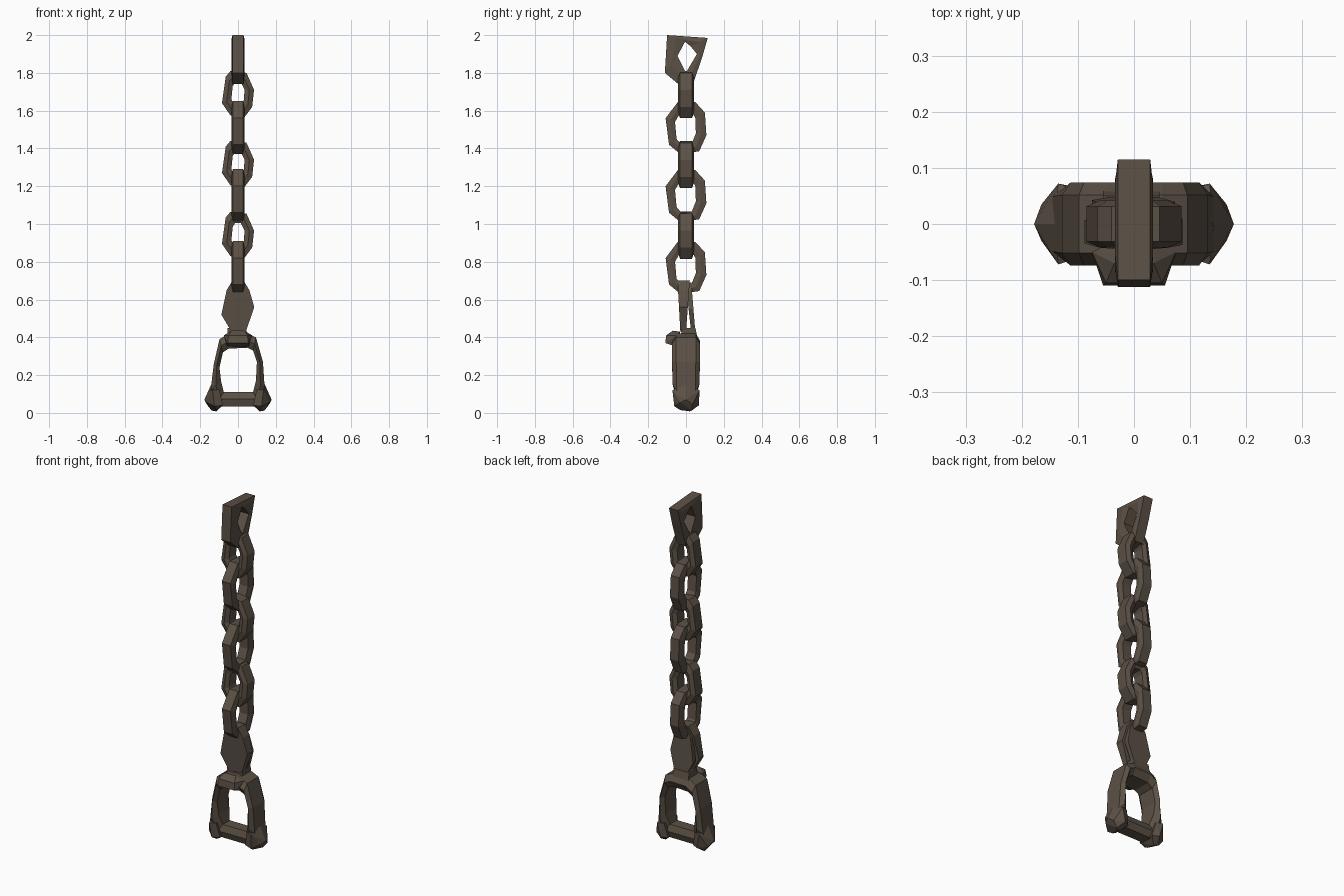
import bpy, bmesh

iron = bpy.data.materials.new("dark rusty iron")
iron.diffuse_color = (0.105, 0.081, 0.060, 1)


def finish(name, bm):
    bmesh.ops.recalc_face_normals(bm, faces=bm.faces)
    me = bpy.data.meshes.new(name)
    bm.to_mesh(me)
    bm.free()
    me.materials.append(iron)
    ob = bpy.data.objects.new(name, me)
    bpy.context.collection.objects.link(ob)
    return ob


def ring(name, outer, inner, depths, plane, z0=0.0, k=0.65, mid=0.5):
    """Closed faceted loop between an outer and inner outline, hexagonal section."""
    bm = bmesh.new()
    rows = []
    for (oa, oz), (ia, iz), d in zip(outer, inner, depths):
        ma, mz = oa + (ia - oa) * mid, oz + (iz - oz) * mid
        sec = [(oa, oz, -k * d), (ma, mz, -d), (ia, iz, -k * d),
               (ia, iz, k * d), (ma, mz, d), (oa, oz, k * d)]
        rows.append([bm.verts.new((a, t, z + z0) if plane == "x" else (t, a, z + z0))
                     for a, z, t in sec])
    n = len(rows)
    for i in range(n):
        p, q = rows[i], rows[(i + 1) % n]
        for j in range(6):
            bm.faces.new((p[j], q[j], q[(j + 1) % 6], p[(j + 1) % 6]))
    return finish(name, bm)


def hull(name, pts):
    bm = bmesh.new()
    for p in pts:
        bm.verts.new(p)
    r = bmesh.ops.convex_hull(bm, input=bm.verts)
    junk = [v for v in bm.verts if not v.link_faces]
    bmesh.ops.delete(bm, geom=junk, context="VERTS")
    return finish(name, bm)


# Side-on links (wide in y)
side_out = [(-.04, .14), (.05, .135), (.10, .08), (.108, -.04), (.07, -.125),
            (-.03, -.14), (-.09, -.09), (-.108, .05)]
side_in = [(-.03, .08), (.03, .085), (.05, .05), (.052, -.03), (.03, -.085),
           (-.025, -.09), (-.05, -.06), (-.058, .03)]
for i, z in enumerate((0.77, 1.15, 1.51)):
    ring(f"side_link_{i + 1}", side_out, side_in, [.034] * 8, "y", z, k=.8)

# Front-on links (wide in x)
front_out = [(-.04, .12), (.045, .11), (.085, .02), (.075, -.07), (.03, -.13),
             (-.04, -.115), (-.085, -.05), (-.065, .09)]
front_in = [(-.015, .06), (.015, .06), (.035, .02), (.03, -.04), (.01, -.07),
            (-.015, -.07), (-.035, -.03), (-.028, .04)]
for i, z in enumerate((0.945, 1.32, 1.69)):
    ring(f"front_link_{i + 1}", front_out, front_in, [.042] * 8, "x", z, k=.75)

# Broad top link
ring("top_link",
     [(-.10, 2.0), (.115, 1.985), (.085, 1.88), (.04, 1.75), (-.04, 1.74), (-.112, 1.80)],
     [(-.005, 1.965), (.025, 1.94), (.058, 1.90), (.005, 1.81), (-.005, 1.81), (-.045, 1.89)],
     [.034] * 6, "y", k=.85)

# Connecting plates between the chain and the shackle
front_plate = [(-.03, .70), (.03, .70), (.06, .65), (.086, .56), (.045, .44),
               (-.035, .43), (-.088, .52), (-.06, .65)]
pts = []
for x, z in front_plate:
    t = (z - .43) / .27
    pts += [(x, -.03 - .015 * t, z), (x, .0 + .02 * t, z)]
hull("front_plate", pts)
pts = []
for x, z in front_plate:
    t = (z - .43) / .27
    pts += [(x * .85, .028 - .03 * t, z - .01), (x * .85, .05 - .022 * t, z - .01)]
hull("rear_plate", pts)

# Shackle arch with its bottom bar
ring("shackle_arch",
     [(-.05, .42), (.05, .42), (.095, .40), (.132, .27), (.142, .12), (.12, .035),
      (-.12, .035), (-.145, .12), (-.128, .26), (-.098, .39)],
     [(-.05, .34), (.05, .345), (.08, .33), (.10, .27), (.095, .17), (.08, .11),
      (-.075, .11), (-.09, .17), (-.098, .24), (-.08, .32)],
     [.074, .074, .074, .074, .07, .045, .045, .07, .074, .074], "x", k=.7)

# Saddle lip and neck on top of the arch
hull("saddle_lip", [(x * s, y, z) for s in (-1, 1) for x, y, z in (
    (.075, -.05, .41), (.06, -.05, .35), (.055, -.11, .37), (.05, -.105, .41),
    (.035, -.07, .435), (.035, -.03, .43))])
hull("neck", [(x, y, z) for x in (-.055, .045) for y, z in (
    (-.03, .40), (-.02, .45), (.05, .45), (.06, .40))])

# Flared feet at both ends of the bar
for name, s in (("left_foot", -1), ("right_foot", 1)):
    hull(name, [(s * x, y, z) for x, y, z in (
        (.178, .0, .07), (.165, -.03, .055), (.165, .035, .045),
        (.135, -.072, .12), (.135, .072, .12), (.142, .0, .15),
        (.125, -.062, .035), (.115, .068, .04), (.14, .03, .012), (.115, .02, .008),
        (.115, -.03, .015), (.08, -.05, .04), (.08, .05, .04),
        (.098, -.06, .12), (.098, .06, .12))])
